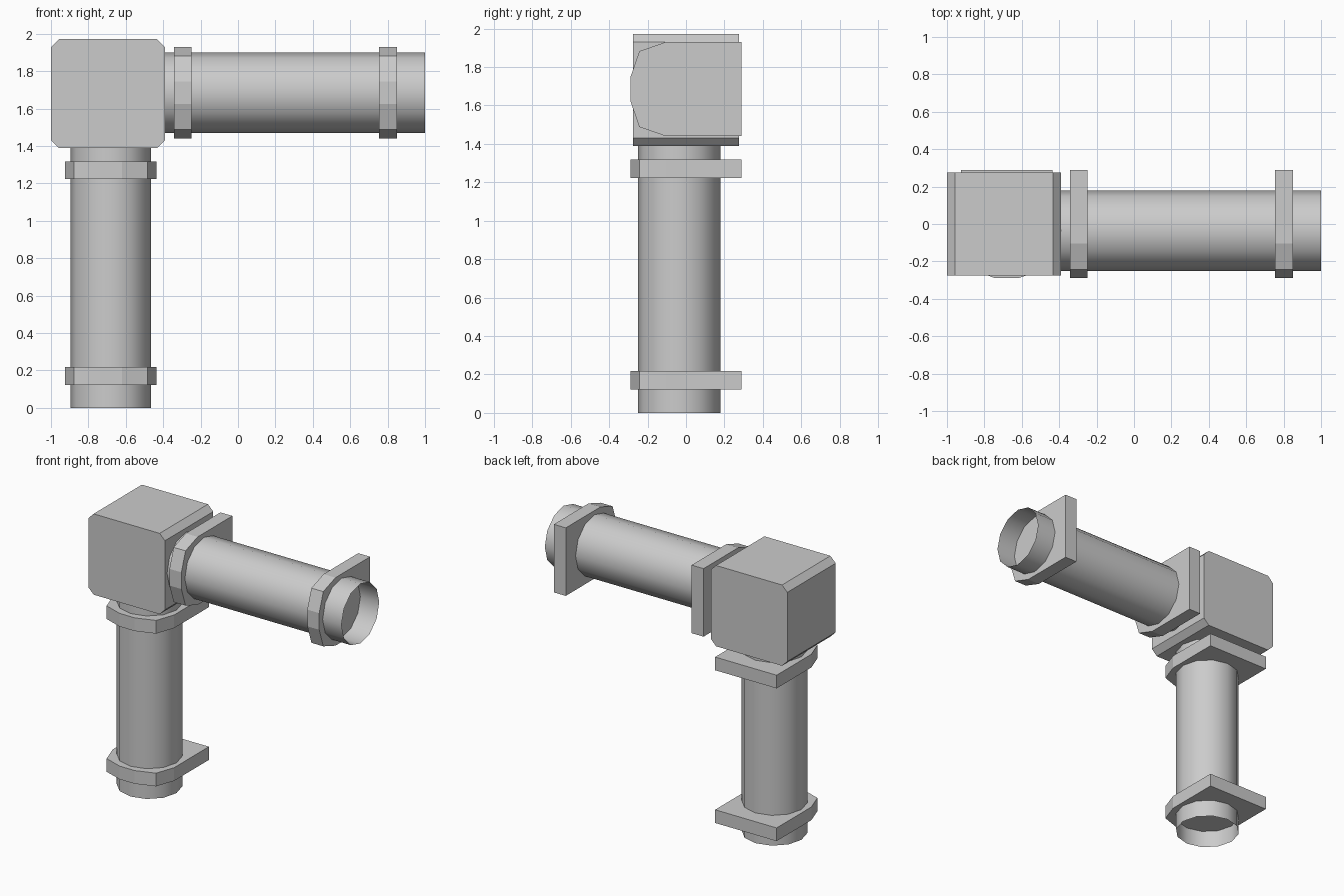
import bpy, bmesh, math

cube = bpy.data.objects.get("Cube")
if cube:
    bpy.data.objects.remove(cube, do_unlink=True)

grey = bpy.data.materials.new("pale_grey")
grey.use_nodes = True
colour = (0.6, 0.6, 0.6, 1)
grey.diffuse_color = colour
grey.node_tree.nodes["Principled BSDF"].inputs["Base Color"].default_value = colour

PIPE_X, PIPE_Z, PIPE_Y, RADIUS = -0.68, 1.685, -0.036, 0.215


def upright(c, y, a):
    return (PIPE_X + c, y, a)


def sideways(c, y, a):
    return (a, y, PIPE_Z + c)


def through(c, d, a):
    return (-0.695 + c, a, 1.68 + d)


def prism(name, profile, start, end, place, capped=True):
    """Extrude a closed profile from start to end along the placed axis."""
    bm = bmesh.new()
    rings = [[bm.verts.new(place(c, d, a)) for c, d in profile] for a in (start, end)]
    n = len(profile)
    for i in range(n):
        j = (i + 1) % n
        bm.faces.new((rings[0][i], rings[0][j], rings[1][j], rings[1][i]))
    caps = [bm.faces.new(r) for r in rings]
    bmesh.ops.recalc_face_normals(bm, faces=bm.faces)
    if not capped:
        bmesh.ops.delete(bm, geom=caps, context='FACES_ONLY')
    mesh = bpy.data.meshes.new(name)
    bm.to_mesh(mesh)
    bm.free()
    mesh.materials.append(grey)
    obj = bpy.data.objects.new(name, mesh)
    bpy.context.collection.objects.link(obj)
    return obj


# Elbow box with four chamfered edges
w, h, cut = 0.305, 0.291, 0.042
box = [(w, h - cut), (w - cut, h), (cut - w, h), (-w, h - cut),
       (-w, cut - h), (cut - w, -h), (w - cut, -h), (w, cut - h)]
prism("elbow_box", box, -0.275, 0.275, through)

# Open twelve-sided pipes
circle = [(RADIUS * math.cos(k * math.tau / 12),
           PIPE_Y + RADIUS * math.sin(k * math.tau / 12)) for k in range(12)]
pipes = [prism("upright_pipe", circle, 0, 1.41, upright, False),
         prism("side_pipe", circle, -0.42, 1, sideways, False)]
for pipe in pipes:
    bpy.ops.object.select_all(action='DESELECT')
    pipe.select_set(True)
    bpy.context.view_layer.objects.active = pipe
    bpy.ops.object.shade_smooth_by_angle(angle=math.radians(40))

# Wall brackets: square at the back, rounded at the front
half = [(0.06, -0.29), (0.197, -0.243), (0.245, -0.105), (0.245, 0.29)]
bracket = half + [(-c, y) for c, y in reversed(half)]
for name, start, place in (("lower_bracket", 0.123, upright),
                           ("upper_bracket", 1.223, upright),
                           ("inner_bracket", -0.343, sideways),
                           ("outer_bracket", 0.755, sideways)):
    prism(name, bracket, start, start + 0.095, place)
